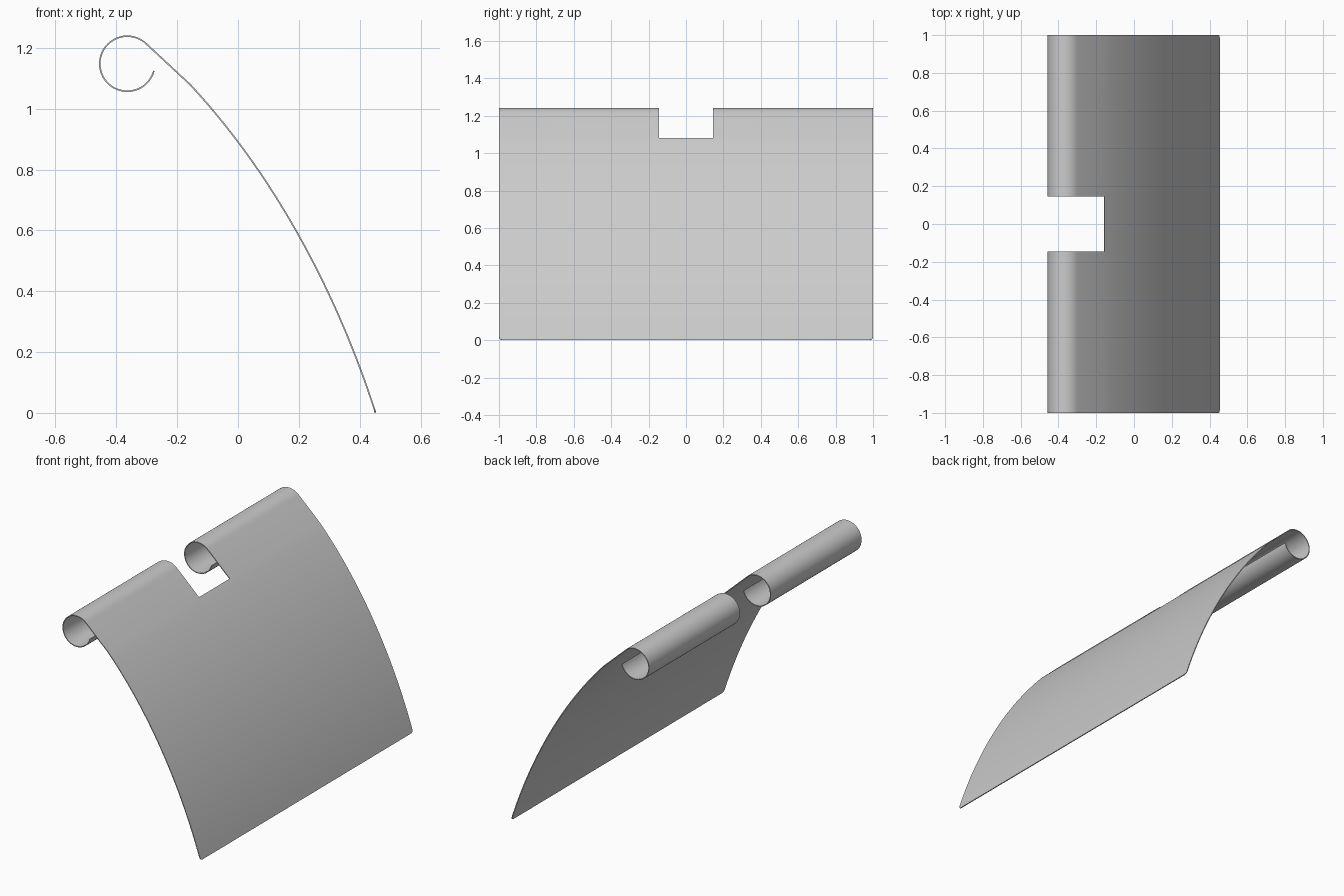
import bpy, bmesh
from math import sin, cos, radians
from mathutils import Vector
from mathutils.geometry import interpolate_bezier

if "Cube" in bpy.data.objects:
    bpy.data.objects.remove(bpy.data.objects["Cube"])

THICK = 0.005
HALF, NOTCH = 1.0, 0.145

# Side profile: rolled hinge curl, then the gently bowed plate
cx, cz, r = -0.364, 1.148, 0.0905
curl = []
for i in range(41):
    a = radians(-15 - 300 * i / 40)
    curl.append((cx + r * cos(a), cz + r * sin(a)))
plate = [(p.x, p.z) for p in interpolate_bezier(
    Vector((-0.157, 0, 1.079)), Vector((0.122, 0, 0.779)),
    Vector((0.327, 0, 0.39)), Vector((0.452, 0, 0.001)), 28)]
profile = curl + plate
notch_row = len(curl)          # the notch reaches down to the top of the plate

# Sheet: three strips, the middle one missing its curl
bm = bmesh.new()
stations = (-HALF, -NOTCH, NOTCH, HALF)
rows = [[bm.verts.new((x, y, z)) for y in stations] for x, z in profile]
for i in range(len(rows) - 1):
    for j in range(3):
        if j == 1 and i < notch_row:
            continue
        bm.faces.new((rows[i][j], rows[i + 1][j], rows[i + 1][j + 1], rows[i][j + 1]))

# Small rounded lower corners
bmesh.ops.bevel(bm, geom=[rows[-1][0], rows[-1][-1]], offset=0.018,
                segments=3, profile=0.5, affect='VERTICES')
bmesh.ops.recalc_face_normals(bm, faces=bm.faces)

mesh = bpy.data.meshes.new("curled_plate")
bm.to_mesh(mesh)
bm.free()
leaf = bpy.data.objects.new("curled_plate", mesh)
bpy.context.collection.objects.link(leaf)

# Sheet thickness and smooth shading
solid = leaf.modifiers.new("thickness", 'SOLIDIFY')
solid.thickness = THICK
solid.offset = 0
bpy.context.view_layer.objects.active = leaf
leaf.select_set(True)
bpy.ops.object.modifier_apply(modifier=solid.name)
bpy.ops.object.shade_smooth_by_angle(angle=radians(35))
